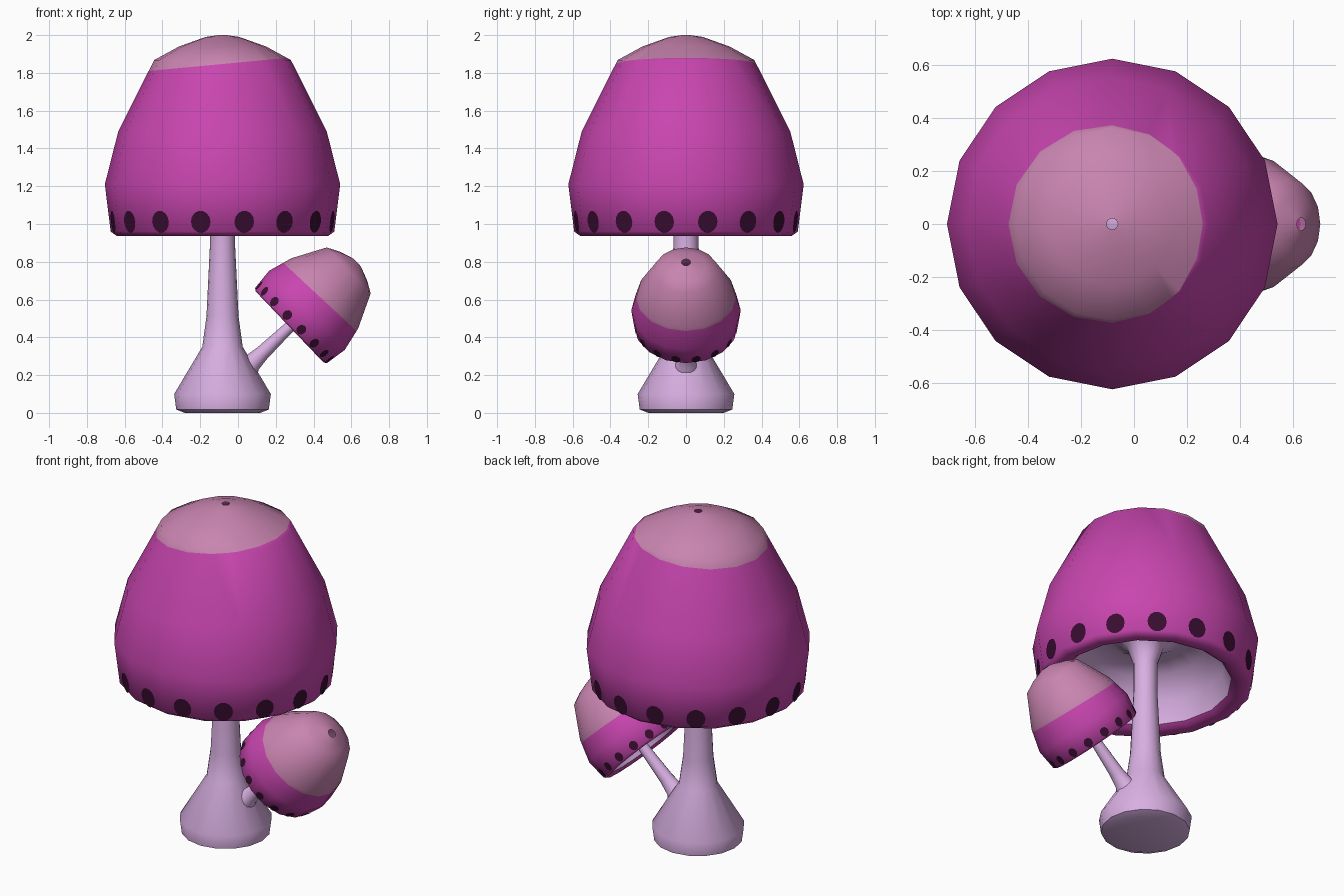
import bpy, bmesh, math
from mathutils import Matrix, Vector

if "Cube" in bpy.data.objects:
    bpy.data.objects.remove(bpy.data.objects["Cube"])

SIDES = 16


def material(name, rgb):
    m = bpy.data.materials.new(name)
    m.diffuse_color = (*rgb, 1)
    m.use_nodes = True
    m.node_tree.nodes["Principled BSDF"].inputs["Base Color"].default_value = m.diffuse_color
    return m


MAGENTA = material("magenta cap", (0.58, 0.06, 0.43))
PINK = material("dusty pink crown", (0.58, 0.23, 0.43))
LILAC = material("lilac stem", (0.69, 0.43, 0.76))
DARK = material("dark plum spots", (0.04, 0.004, 0.03))


def finish(bm, name, mats, matrix, smooth=True):
    for f in bm.faces:
        f.smooth = smooth
    me = bpy.data.meshes.new(name)
    bm.to_mesh(me)
    bm.free()
    for m in mats:
        me.materials.append(m)
    if smooth:
        me.set_sharp_from_angle(angle=math.radians(55))
    ob = bpy.data.objects.new(name, me)
    ob.matrix_world = matrix
    bpy.context.collection.objects.link(ob)
    return ob


def lathe(profile):
    """Revolve (radius, height) points about z; profile runs bottom to top on the outside."""
    bm = bmesh.new()
    rings = []
    for r, z in profile:
        rings.append([bm.verts.new((r * math.cos(a), r * math.sin(a), z))
                      for a in (2 * math.pi * i / SIDES for i in range(SIDES))])
    for lo, hi in zip(rings, rings[1:]):
        for i in range(SIDES):
            j = (i + 1) % SIDES
            bm.faces.new((lo[i], lo[j], hi[j], hi[i]))
    return bm, rings


def mushroom(prefix, matrix, crown_z, crown_slope, hole):
    # cap shell with rolled rim and a small open hole at the apex
    bm, _ = lathe([(0.475, 0.965), (0.50, 0.945), (0.56, 0.937), (0.592, 0.96),
                   (0.623, 1.21), (0.552, 1.49), (0.362, 1.868),
                   (0.23, 1.94), (0.09, 1.99), (hole, 2.0)])
    # slanted colour border around the crown
    co, no = Vector((0, 0, crown_z)), Vector((-crown_slope, 0, 1))
    bmesh.ops.bisect_plane(bm, geom=bm.verts[:] + bm.edges[:] + bm.faces[:],
                           plane_co=co, plane_no=no)
    for f in bm.faces:
        f.material_index = int((f.calc_center_median() - co).dot(no) > 0)
    finish(bm, prefix + "_cap", [MAGENTA, PINK], matrix)

    # stem flaring into the hollow underside of the cap
    bm, rings = lathe([(0.20, 0.0), (0.245, 0.018), (0.256, 0.10), (0.107, 0.35),
                       (0.085, 0.51), (0.066, 0.90), (0.066, 1.08), (0.10, 1.18),
                       (0.20, 1.24), (0.34, 1.20), (0.44, 1.09), (0.475, 0.965)])
    bm.faces.new(rings[0][::-1])
    finish(bm, prefix + "_stem", [LILAC], matrix)

    # dark oval spots lying on the lower cap facets
    bm = bmesh.new()
    for i in range(SIDES):
        rot = Matrix.Rotation(2 * math.pi * (i + 0.5) / SIDES, 3, 'Z')
        verts = []
        for k in range(14):
            t = 2 * math.pi * k / 14
            z = 1.012 + 0.058 * math.sin(t)
            r = (0.592 + (z - 0.96) * 0.124) * math.cos(math.pi / SIDES) + 0.004
            verts.append(bm.verts.new(rot @ Vector((r, 0.053 * math.cos(t), z))))
        bm.faces.new(verts)
    finish(bm, prefix + "_cap_spots", [DARK], matrix, smooth=False)


# large upright mushroom
mushroom("large", Matrix.Translation((-0.082, 0, 0)), 1.847, 0.095, 0.021)

# small copy leaning out of the large stem
lean = (Matrix.Translation((-0.042, 0, 0.154))
        @ Matrix.Rotation(math.radians(46.3), 4, 'Y') @ Matrix.Scale(0.465, 4))
mushroom("small", lean, 1.423, 0.058, 0.052)
